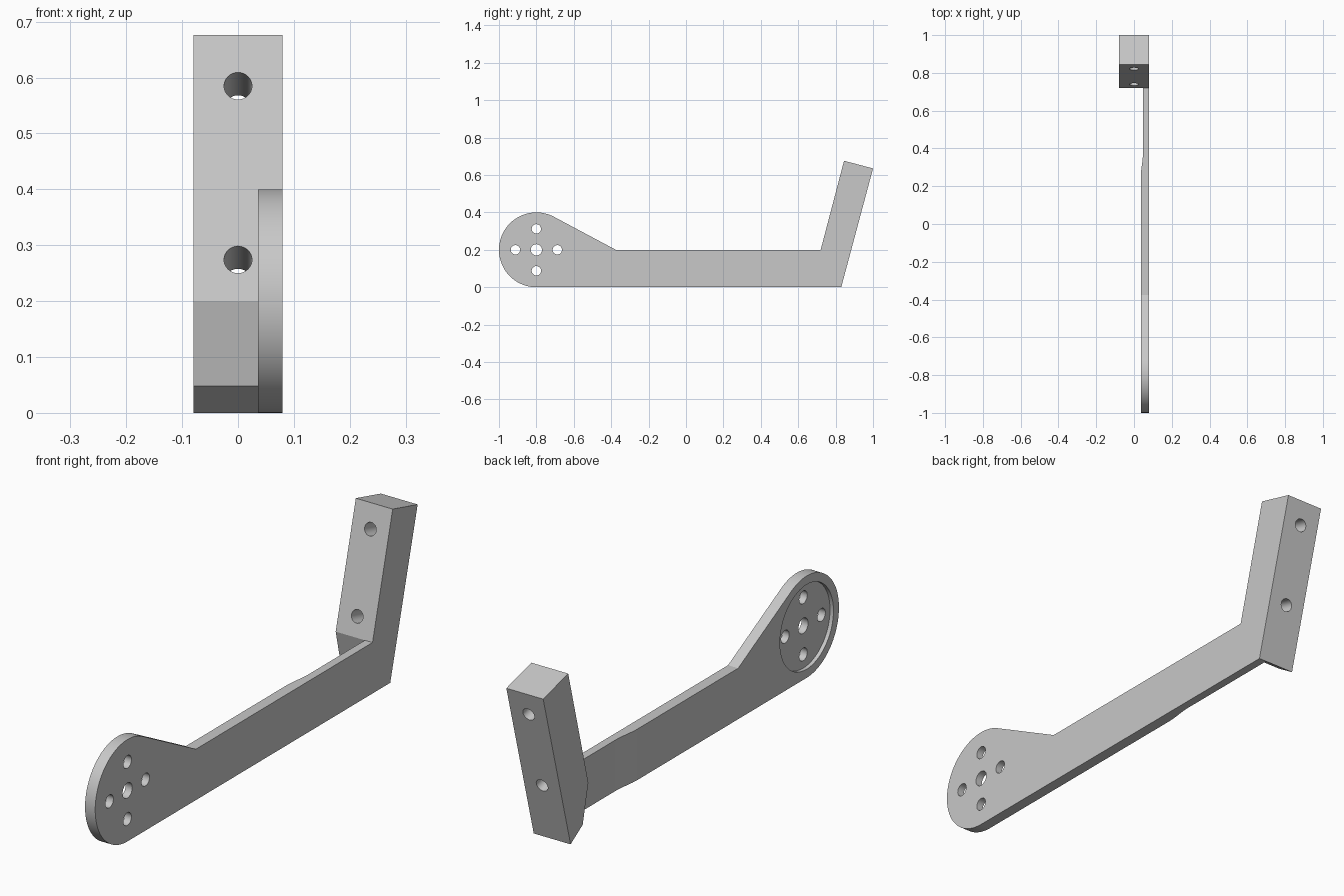
import bpy, bmesh
from math import sin, cos, radians, acos, degrees
from mathutils import Vector

cube = bpy.data.objects.get("Cube")
if cube:
    bpy.data.objects.remove(cube, do_unlink=True)

grey = bpy.data.materials.new("light grey")
grey.use_nodes = True
GREY = (0.58, 0.58, 0.58, 1)
grey.diffuse_color = GREY
grey.node_tree.nodes["Principled BSDF"].inputs["Base Color"].default_value = GREY


def prism(name, base, shift):
    """Extrude a closed 3D outline along the shift vector."""
    bm = bmesh.new()
    face = bm.faces.new([bm.verts.new(p) for p in base])
    top = bmesh.ops.extrude_face_region(bm, geom=[face])["geom"]
    bmesh.ops.translate(bm, vec=shift, verts=[v for v in top if isinstance(v, bmesh.types.BMVert)])
    bmesh.ops.recalc_face_normals(bm, faces=bm.faces)
    mesh = bpy.data.meshes.new(name)
    bm.to_mesh(mesh)
    bm.free()
    mesh.materials.append(grey)
    obj = bpy.data.objects.new(name, mesh)
    bpy.context.collection.objects.link(obj)
    return obj


def side_prism(name, outline, x0, x1):
    return prism(name, [(x0, y, z) for y, z in outline], (x1 - x0, 0, 0))


def rod(name, start, end, radius, sides=48):
    """Cylinder between two points, used for drilling."""
    start, axis = Vector(start), Vector(end) - Vector(start)
    turn = axis.to_track_quat('Z', 'Y')
    ring = [start + turn @ Vector((radius * cos(radians(360 * i / sides)),
                                   radius * sin(radians(360 * i / sides)), 0))
            for i in range(sides)]
    return prism(name, ring, axis)


def combine(target, other, operation):
    mod = target.modifiers.new(operation.lower(), 'BOOLEAN')
    mod.object, mod.operation, mod.solver = other, operation, 'EXACT'
    bpy.ops.object.select_all(action='DESELECT')
    bpy.context.view_layer.objects.active = target
    target.select_set(True)
    bpy.ops.object.modifier_apply(modifier=mod.name)
    bpy.data.objects.remove(other, do_unlink=True)


OUT, IN, THIN = 0.08, 0.036, 0.047   # outer face, inner face, thinned inner face
HUB_Y, HUB_Z, R = -0.8, 0.2, 0.2
NECK = -0.375

# Arm: round hub tapering into a straight bar
tangent = degrees(acos(R / (NECK - HUB_Y)))
steps = 56
arc = [radians(tangent + (270 - tangent) * i / steps) for i in range(steps + 1)]
outline = [(HUB_Y + R * cos(a), HUB_Z + R * sin(a)) for a in arc]
outline += [(0.83, 0), (0.72, 0.2), (NECK, 0.2)]
arm = side_prism("bracket_arm", outline, IN, OUT)

# Thinner stretch of the bar next to the block, with an eased step
ease = [i / 8 for i in range(9)]
plan = [(IN + (THIN - IN) * t * t * (3 - 2 * t), 0.25 + 0.12 * t, -0.1) for t in ease]
plan += [(THIN, 0.95, -0.1), (0, 0.95, -0.1), (0, 0.25, -0.1)]
combine(arm, prism("thinning_cutter", plan, (0, 0, 0.5)), 'DIFFERENCE')

# Round recess on the inner face of the hub
combine(arm, rod("recess_cutter", (IN - 0.05, HUB_Y, HUB_Z),
                 (IN + 0.015, HUB_Y, HUB_Z), 0.166, 72), 'DIFFERENCE')

# Leaning mounting block
block = side_prism("mounting_block", [(0.72, 0.2), (0.845, 0.676), (1, 0.635),
                                      (0.83, 0), (0.755, 0.048)], -OUT, OUT)
combine(arm, block, 'UNION')

# Hub holes: centre and four around it
for dy, dz, r in [(0, 0, 0.03), (1, 0, 0.025), (-1, 0, 0.025), (0, 1, 0.025), (0, -1, 0.025)]:
    y, z = HUB_Y + 0.112 * dy, HUB_Z + 0.112 * dz
    combine(arm, rod("hub_drill", (-0.1, y, z), (0.2, y, z), r, 32), 'DIFFERENCE')

# Block holes, square to the leaning face
drill = Vector((0, 0.967, -0.255))
for y, z in [(0.821, 0.585), (0.74, 0.274)]:
    p = Vector((0, y, z))
    combine(arm, rod("block_drill", p - drill * 0.1, p + drill * 0.3, 0.025, 32), 'DIFFERENCE')

bpy.ops.object.select_all(action='DESELECT')
arm.select_set(True)
bpy.context.view_layer.objects.active = arm
bpy.ops.object.shade_smooth_by_angle(angle=radians(25))
